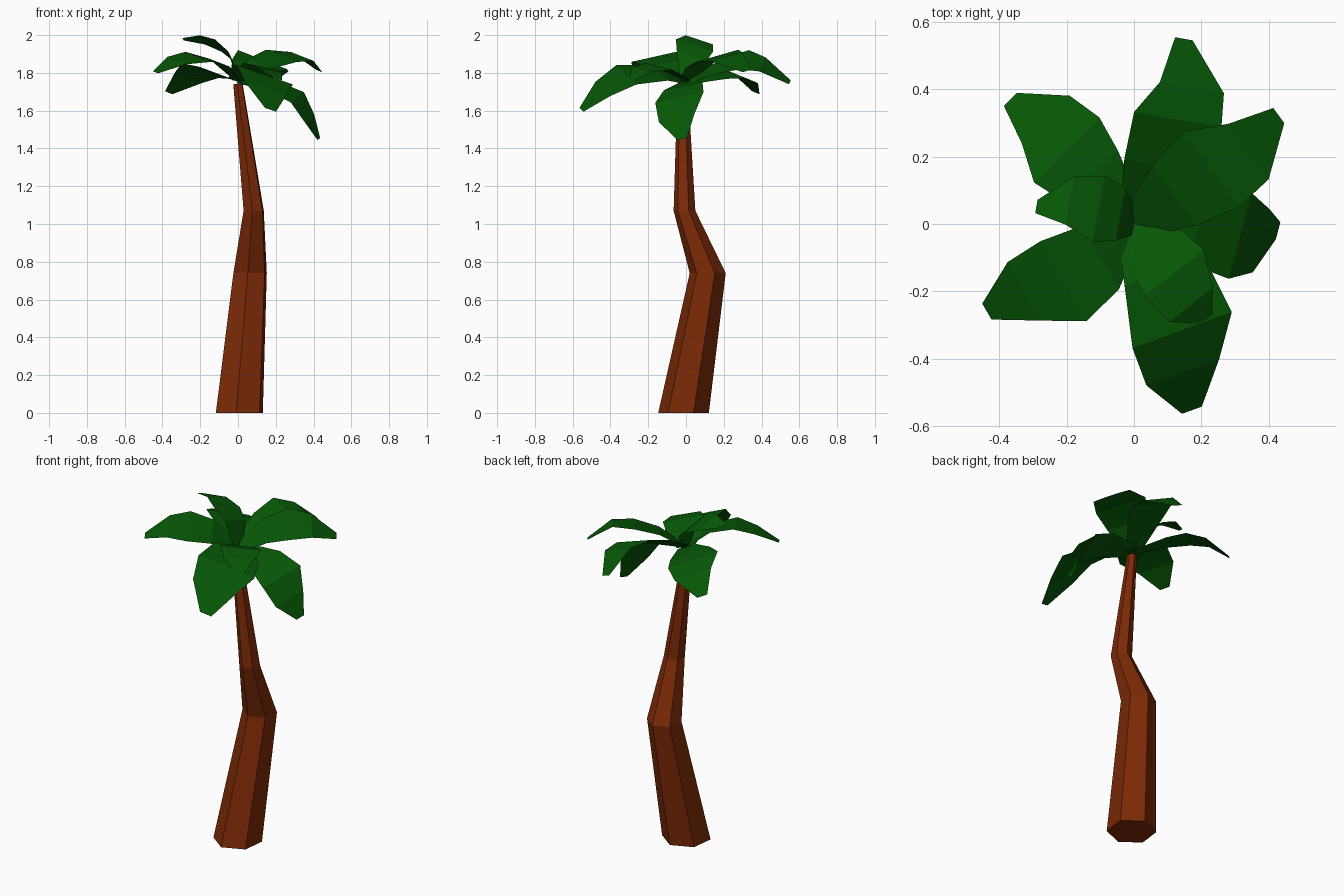
import bpy
import bmesh
import math
from mathutils import Vector

cube = bpy.data.objects.get("Cube")
if cube:
    bpy.data.objects.remove(cube, do_unlink=True)


def make_material(name, color):
    mat = bpy.data.materials.new(name)
    mat.use_nodes = True
    mat.diffuse_color = color
    shader = mat.node_tree.nodes["Principled BSDF"]
    shader.inputs["Base Color"].default_value = color
    shader.inputs["Roughness"].default_value = 1.0
    return mat


def make_object(name, bm, material):
    mesh = bpy.data.meshes.new(name)
    bm.to_mesh(mesh)
    bm.free()
    mesh.materials.append(material)
    obj = bpy.data.objects.new(name, mesh)
    bpy.context.scene.collection.objects.link(obj)
    return obj


bark = make_material("bark_brown", (0.205, 0.023, 0.002, 1))
green = make_material("leaf_green", (0.002, 0.095, 0.002, 1))


# Trunk: crooked six-sided tube through tapering rings
def build_trunk(rings, sides=6, turn=math.radians(-7)):
    bm = bmesh.new()
    loops = []
    for x, y, z, radius in rings:
        loop = []
        for i in range(sides):
            angle = math.pi / 2 + turn + math.tau * i / sides
            loop.append(bm.verts.new((x + radius * math.cos(angle),
                                      y + radius * math.sin(angle), z)))
        loops.append(loop)
    for low, high in zip(loops, loops[1:]):
        for i in range(sides):
            j = (i + 1) % sides
            bm.faces.new((low[i], low[j], high[j], high[i]))
    bm.faces.new(list(reversed(loops[0])))
    bm.faces.new(loops[-1])
    return make_object("trunk", bm, bark)


build_trunk([
    (0.007, -0.013, 0, 0.135),
    (0.064, 0.115, 0.74, 0.096),
    (0.083, -0.008, 1.07, 0.058),
    (0, -0.018, 1.74, 0.027),
])


# Leaf: folded strip along a path, with a shared width profile,
# a compass heading that squares its folds, and a roll
LEAF_WIDTHS = (0.1, 0.24, 0.3, 0.22, 0.06)
CROWN = Vector((0, 0, 1.755))


def build_leaf(name, scale, heading, roll, path):
    heading, roll = math.radians(heading), math.radians(roll)
    side = Vector((math.sin(heading) * math.cos(roll),
                   -math.cos(heading) * math.cos(roll), math.sin(roll)))
    bm = bmesh.new()
    rows = []
    for point, width in zip([CROWN] + [Vector(p) for p in path], LEAF_WIDTHS):
        half = side * (width * scale / 2)
        rows.append((bm.verts.new(point - half), bm.verts.new(point + half)))
    for near, far in zip(rows, rows[1:]):
        bm.faces.new((near[0], near[1], far[1], far[0]))
    return make_object(name, bm, green)


build_leaf("back_leaf", 0.94, 80, -21,
           [(0.075, 0.175, 1.835), (0.13, 0.31, 1.87), (0.172, 0.405, 1.845), (0.148, 0.55, 1.75)])
build_leaf("back_left_leaf", 0.95, 36, -13,
           [(0.12, 0.085, 1.85), (0.23, 0.163, 1.89), (0.34, 0.215, 1.887), (0.43, 0.322, 1.81)])
build_leaf("left_drooping_leaf", 0.9, -15, -12,
           [(0.19, -0.015, 1.73), (0.315, -0.035, 1.67), (0.378, -0.05, 1.56), (0.428, -0.02, 1.45)])
build_leaf("front_leaf", 1.1, -70, 18,
           [(0.09, -0.14, 1.8), (0.143, -0.315, 1.79), (0.145, -0.44, 1.715), (0.172, -0.553, 1.605)])
build_leaf("front_short_leaf", 0.75, -52, 9,
           [(0.045, -0.05, 1.79), (0.12, -0.145, 1.835), (0.17, -0.24, 1.815), (0.215, -0.283, 1.765)])
build_leaf("front_right_leaf", 0.93, 210, 11,
           [(-0.1, -0.1, 1.855), (-0.21, -0.17, 1.885), (-0.325, -0.2, 1.865), (-0.437, -0.26, 1.803)])
build_leaf("right_raised_leaf", 0.7, 170, -18,
           [(-0.04, 0.03, 1.89), (-0.105, 0.045, 1.945), (-0.19, 0.07, 1.975), (-0.29, 0.052, 1.978)])
build_leaf("back_right_leaf", 0.95, 135, -16,
           [(-0.125, 0.14, 1.8), (-0.2, 0.22, 1.812), (-0.262, 0.31, 1.775), (-0.367, 0.37, 1.695)])
